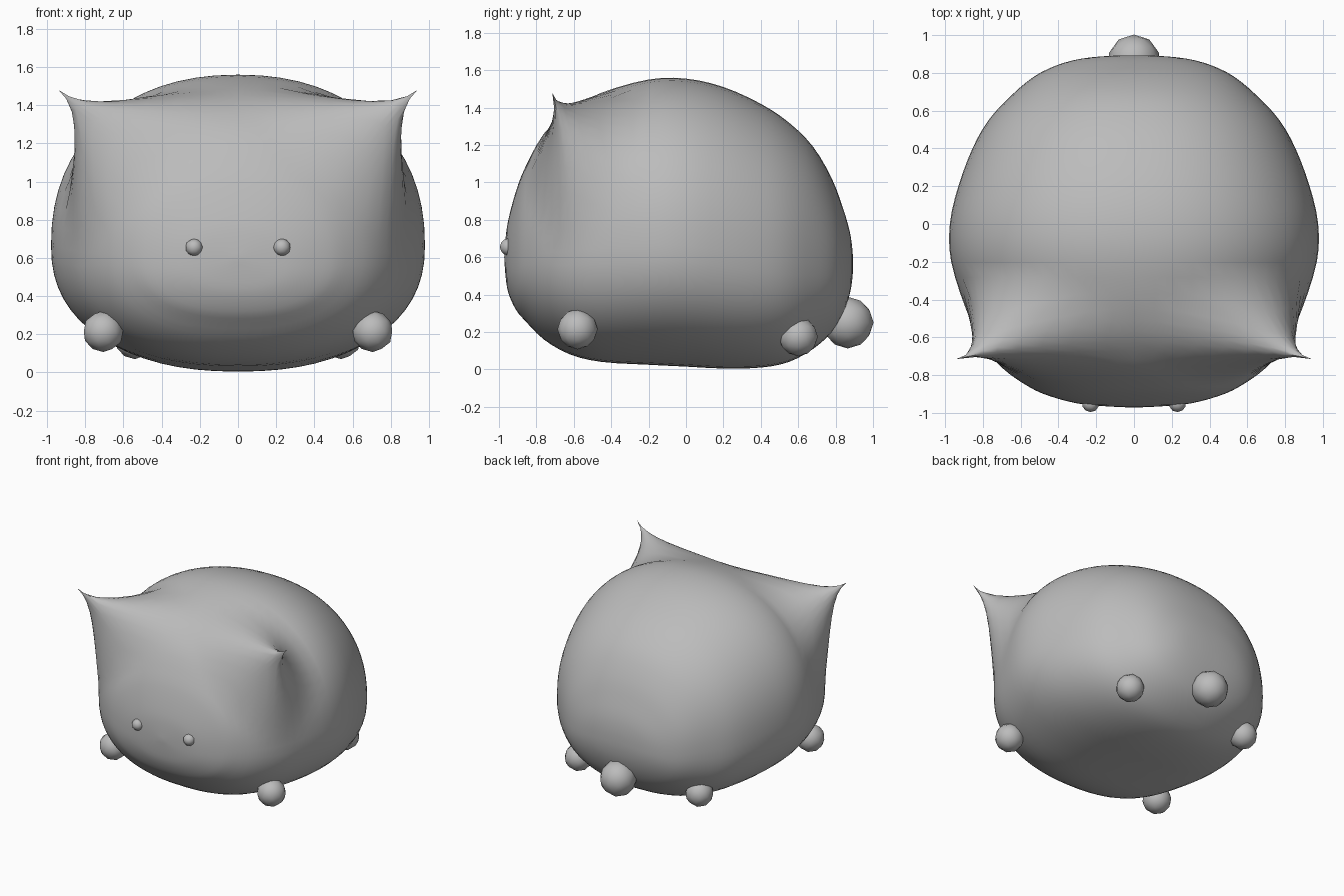
import bpy, bmesh, math
from mathutils import Vector

if "Cube" in bpy.data.objects:
    bpy.data.objects.remove(bpy.data.objects["Cube"])

grey = bpy.data.materials.new("soft grey")
grey.diffuse_color = (0.5, 0.5, 0.5, 1)
grey.use_nodes = True
grey.node_tree.nodes["Principled BSDF"].inputs["Base Color"].default_value = grey.diffuse_color

# Body stations front to back: y, half width, underside z, top z
STATIONS = [
    (-.972, 0, .60, .60), (-.965, .15, .50, .70), (-.95, .30, .41, .80),
    (-.91, .45, .32, .95), (-.86, .56, .26, 1.08), (-.76, .70, .16, 1.26),
    (-.62, .81, .08, 1.39), (-.45, .89, .04, 1.48), (-.2, .968, .025, 1.55),
    (0, .975, .015, 1.555), (.2, .93, .005, 1.51), (.4, .855, .01, 1.42),
    (.55, .77, .04, 1.32), (.68, .65, .11, 1.19), (.78, .53, .20, 1.02),
    (.84, .41, .30, .86), (.875, .28, .40, .74), (.89, .13, .49, .64),
    (.893, 0, .56, .56)]
STEPS, RING = 3, 64
EAR_TIP = Vector((.94, -.715, 1.48))
EAR_Y = -.62


def smooth_stations():
    """Catmull-Rom interpolation through the body stations."""
    s = [Vector(p) for p in STATIONS]
    out = []
    for i in range(len(s) - 1):
        a, b, c, d = s[max(i - 1, 0)], s[i], s[i + 1], s[min(i + 2, len(s) - 1)]
        for k in range(STEPS):
            t = k / STEPS
            out.append(b + .5 * t * ((c - a) + t * (2 * a - 5 * b + 4 * c - d
                                     + t * (3 * b - a - 3 * c + d))))
    return out[1:]


def power(v, n):
    return math.copysign(abs(v) ** (2 / n), v)


def body_point(y, w, zb, zt, ang):
    """Rounded cross-section, drawn out into a pointed ear at the upper corners."""
    c, s = math.cos(ang), math.sin(ang)
    mid = zb + .42 * (zt - zb)
    n = 2.2 if s > 0 else 2.3
    p = Vector((w * power(c, n), y, mid + (zt - mid if s > 0 else mid - zb) * power(s, n)))
    side = 1 if c >= 0 else -1
    da = (math.atan2(s, abs(c)) - math.pi / 4) / math.radians(42)
    dy = (y - EAR_Y) / (.34 if y > EAR_Y else .2)
    pull = max(0, 1 - math.hypot(da, dy))
    tip = Vector((side * EAR_TIP.x, EAR_TIP.y, EAR_TIP.z))
    return p.lerp(tip, pull)


def finish(obj, angle):
    obj.data.materials.append(grey)
    bpy.ops.object.select_all(action='DESELECT')
    bpy.context.view_layer.objects.active = obj
    obj.select_set(True)
    bpy.ops.object.shade_smooth_by_angle(angle=math.radians(angle))


# Body with ears
bm = bmesh.new()
rings = [[bm.verts.new(body_point(*st, math.tau * k / RING)) for k in range(RING)]
         for st in smooth_stations()]
for a, b in zip(rings, rings[1:]):
    for k in range(RING):
        j = (k + 1) % RING
        bm.faces.new((a[k], a[j], b[j], b[k]))
for ring, st in ((rings[0], STATIONS[0]), (rings[-1], STATIONS[-1])):
    pole = bm.verts.new((0, st[0], st[2]))
    for k in range(RING):
        bm.faces.new((ring[k], ring[(k + 1) % RING], pole))
bmesh.ops.recalc_face_normals(bm, faces=bm.faces)
mesh = bpy.data.meshes.new("body")
bm.to_mesh(mesh)
bm.free()
body = bpy.data.objects.new("body", mesh)
bpy.context.collection.objects.link(body)
finish(body, 60)


def ball(name, loc, r):
    bpy.ops.mesh.primitive_ico_sphere_add(subdivisions=2, radius=r, location=loc)
    obj = bpy.context.object
    obj.name = name
    finish(obj, 60)


# Eyes and feet in pairs, then the tail
for side, label in ((-1, "left"), (1, "right")):
    ball(label + "_eye", (side * .23, -.95, .655), .046)
    ball(label + "_front_foot", (side * .705, -.58, .215), .108)
    ball(label + "_rear_foot", (side * .54, .6, .175), .105)
ball("tail", (0, .865, .25), .138)
